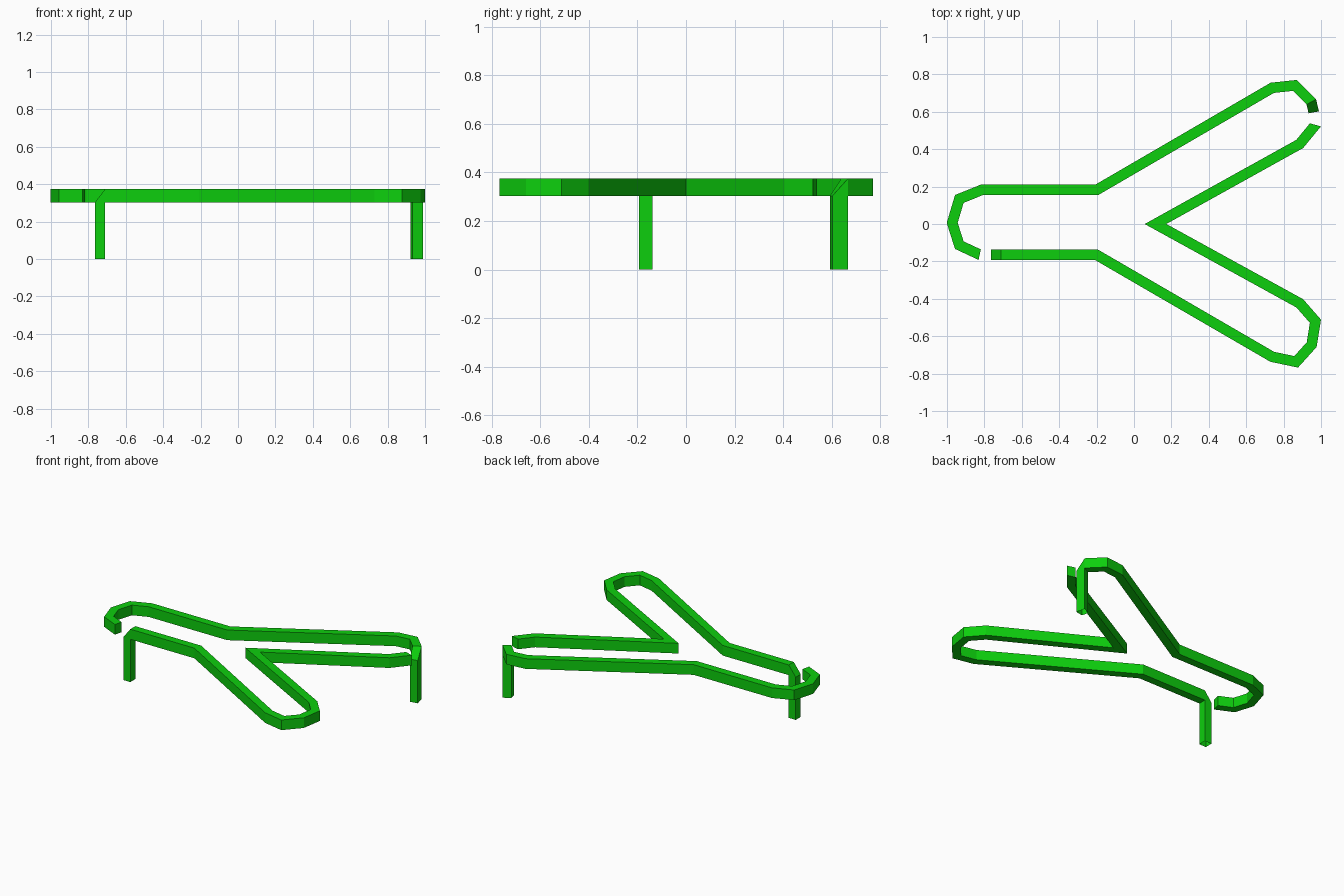
import bpy
import bmesh
from mathutils import Vector

cube = bpy.data.objects.get("Cube")
if cube:
    bpy.data.objects.remove(cube, do_unlink=True)

HALF = 0.028      # half the bar width
TOP = 0.375       # top of the bar
LOW = 0.303       # underside of the bar

green = bpy.data.materials.new("bright_green")
green.use_nodes = True
colour = (0.004, 0.62, 0.004, 1)
green.diffuse_color = colour
bsdf = next(n for n in green.node_tree.nodes if n.type == 'BSDF_PRINCIPLED')
bsdf.inputs["Base Color"].default_value = colour


def mitre(before, here, after):
    """Left and right corner of the bar at a bend."""
    a = (here - before).normalized()
    b = (after - here).normalized()
    along = (a + b).normalized()
    side = Vector((-along.y, along.x))
    offset = side * (HALF / along.dot(a))
    return here + offset, here - offset


def bent_bar(name, lead_in, path, lead_out):
    """Square bar along a path; its last stretch turns down into a leg."""
    pts = [Vector(p) for p in [lead_in] + path + [lead_out]]
    bends = [mitre(*pts[i - 1:i + 2]) for i in range(1, len(pts) - 1)]
    bm = bmesh.new()

    def pair(bend, z):
        return [bm.verts.new((p.x, p.y, z)) for p in bend]

    tops = [pair(b, TOP) for b in bends[:-1]]
    lows = [pair(b, LOW) for b in bends]

    # Horizontal run
    for i in range(len(tops) - 1):
        (tl, tr), (tl2, tr2) = tops[i], tops[i + 1]
        (bl, br), (bl2, br2) = lows[i], lows[i + 1]
        for f in ((tl, tr, tr2, tl2), (bl, bl2, br2, br),
                  (tl, tl2, bl2, bl), (tr, br, br2, tr2)):
            bm.faces.new(f)
    bm.faces.new((tops[0][0], lows[0][0], lows[0][1], tops[0][1]))

    # Sloped shoulder above the leg
    (tl, tr), (nl, nr), (el, er) = tops[-1], lows[-2], lows[-1]
    bm.faces.new((tl, tr, er, el))
    bm.faces.new((tl, el, nl))
    bm.faces.new((tr, nr, er))

    # Leg, open at the foot
    neck = [nl, nr, er, el]
    foot = [bm.verts.new((v.co.x, v.co.y, 0)) for v in neck]
    for i in range(4):
        j = (i + 1) % 4
        bm.faces.new((neck[i], neck[j], foot[j], foot[i]))

    bmesh.ops.recalc_face_normals(bm, faces=bm.faces)
    mesh = bpy.data.meshes.new(name)
    bm.to_mesh(mesh)
    bm.free()
    mesh.materials.append(green)
    bpy.context.collection.objects.link(bpy.data.objects.new(name, mesh))


# Front bar: inner fork, front lobe and the leg at the narrow end
bent_bar("front_bar", (0.961, 0.597),
         [(0.97, 0.53), (0.886, 0.428), (0.115, 0), (0.886, -0.424),
          (0.97, -0.52), (0.95, -0.645), (0.867, -0.737), (0.739, -0.71),
          (-0.2, -0.165), (-0.71, -0.165), (-0.765, -0.165)],
         (-0.82, -0.165))

# Back bar: rounded narrow end, long back side and the leg at the back lobe
bent_bar("back_bar", (-0.74, -0.165),
         [(-0.825, -0.164), (-0.934, -0.113), (-0.972, 0.006), (-0.934, 0.134),
          (-0.815, 0.182), (-0.2, 0.182), (0.739, 0.728), (0.86, 0.741),
          (0.948, 0.653), (0.961, 0.597)],
         (0.97, 0.53))
